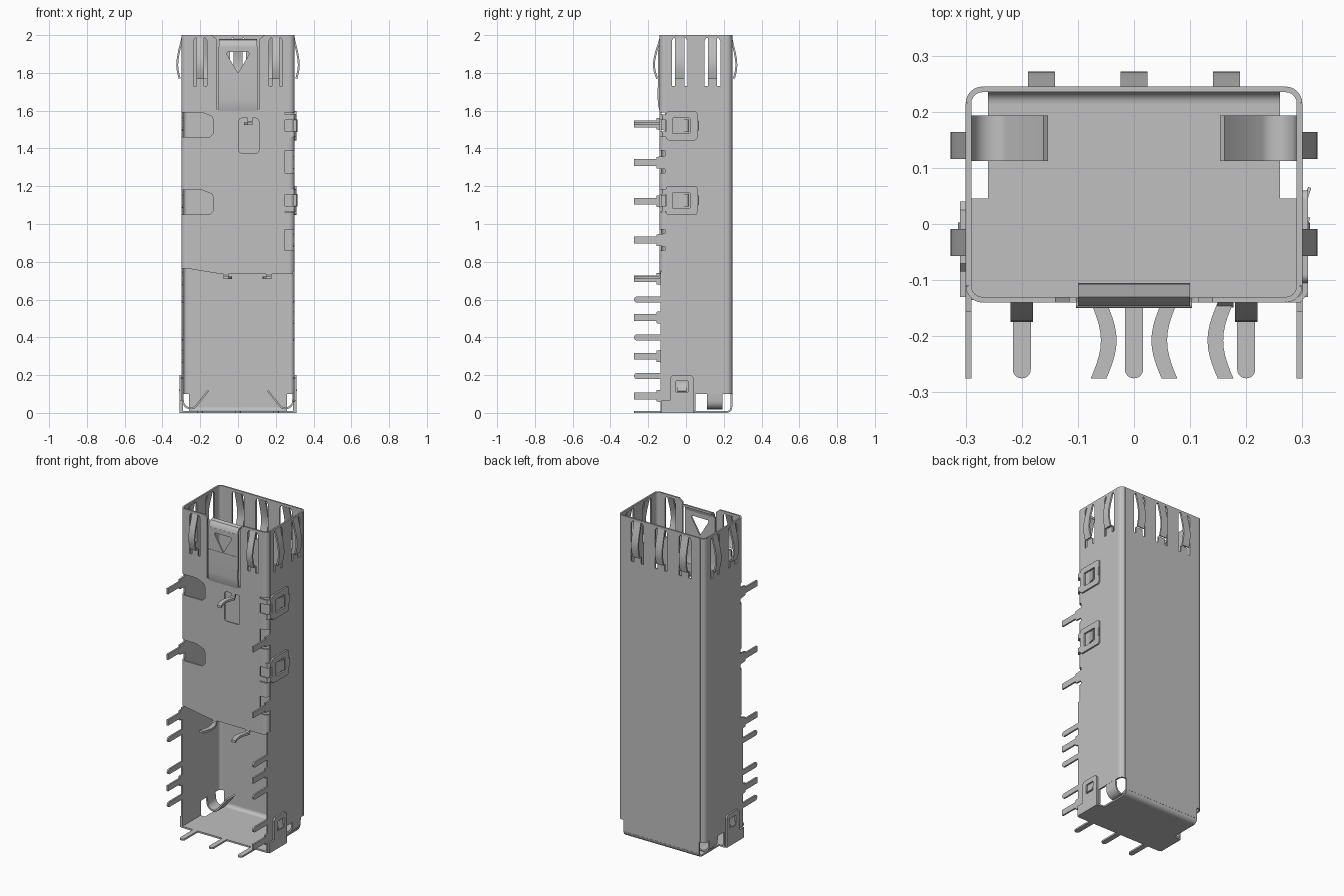
import bpy, bmesh, math
from mathutils import Matrix

if "Cube" in bpy.data.objects:
    bpy.data.objects.remove(bpy.data.objects["Cube"])

T = 0.01                       # sheet thickness
X, YF, YB, R = 0.295, -0.135, 0.24, 0.025   # wall mid planes, bend radius
parts = []

metal = bpy.data.materials.new("grey metal")
metal.use_nodes = True
grey = (0.53, 0.53, 0.53, 1)
metal.diffuse_color = grey
metal.node_tree.nodes["Principled BSDF"].inputs["Base Color"].default_value = grey


def add(name, data):
    ob = bpy.data.objects.new(name, data)
    bpy.context.scene.collection.objects.link(ob)
    data.materials.append(metal)
    parts.append(ob)
    return ob


def plate(name, plane, pos, loops, t=T):
    """Flat sheet: the first loop is the outline, the others are holes."""
    cu = bpy.data.curves.new(name, 'CURVE')
    cu.dimensions, cu.fill_mode, cu.extrude = '2D', 'BOTH', t / 2
    for loop in loops:
        sp = cu.splines.new('POLY')
        sp.points.add(len(loop) - 1)
        for p, (u, v) in zip(sp.points, loop):
            p.co = (u, v, 0, 1)
        sp.use_cyclic_u = True
    ob = add(name, cu)
    ob.matrix_world = {
        'floor': Matrix.Translation((0, 0, pos)),
        'front': Matrix(((1, 0, 0, 0), (0, 0, -1, pos), (0, 1, 0, 0), (0, 0, 0, 1))),
        'side': Matrix(((0, 0, 1, pos), (1, 0, 0, 0), (0, 1, 0, 0), (0, 0, 0, 1))),
    }[plane]


def strip(name, axis, path, a, b, t=T):
    """Bent strip: a path swept along an axis from a to b."""
    def at(p, s):
        return {'x': (s, p[0], p[1]), 'y': (p[0], s, p[1]), 'z': (p[0], p[1], s)}[axis]
    n = len(path)
    me = bpy.data.meshes.new(name)
    me.from_pydata([at(p, a) for p in path] + [at(p, b) for p in path], [],
                   [(i, i + 1, n + i + 1, n + i) for i in range(n - 1)])
    m = add(name, me).modifiers.new("thickness", 'SOLIDIFY')
    m.thickness, m.offset = t, 0


def arc(cx, cy, r, a0, a1, n=6):
    return [(cx + r * math.cos(math.radians(a0 + (a1 - a0) * i / n)),
             cy + r * math.sin(math.radians(a0 + (a1 - a0) * i / n))) for i in range(n + 1)]


def rect(u0, u1, v0, v1, r=0.0):
    if not r:
        return [(u0, v0), (u1, v0), (u1, v1), (u0, v1)]
    return (arc(u0 + r, v0 + r, r, 180, 270) + arc(u1 - r, v0 + r, r, 270, 360)
            + arc(u1 - r, v1 - r, r, 0, 90) + arc(u0 + r, v1 - r, r, 90, 180))


def finger_hole(c, w, f):
    """Window around a spring finger, with a tongue rising between two slots."""
    return [(c - w, 1.73), (c - f, 1.73), (c - f, 1.77), (c + f, 1.77), (c + f, 1.73),
            (c + w, 1.73), (c + w, 1.97), (c + w - 0.01, 1.985),
            (c - w + 0.01, 1.985), (c - w, 1.97)]


BULGE = [(0, 1.985), (0.008, 1.95), (0.018, 1.91), (0.025, 1.87),
         (0.027, 1.84), (0.024, 1.81), (0.014, 1.77)]


def finger(name, axis, pos, out, c, f):
    strip(name, axis, [(pos + out * w, z) for w, z in BULGE], c - f, c + f)


# Back wall with three spring fingers
back_c = (-0.165, 0, 0.165)
plate("back_wall", 'front', YB,
      [[(-0.27, 0.1), (-0.26, 0.1), (-0.26, 0.03), (0.26, 0.03), (0.26, 0.1),
        (0.27, 0.1), (0.27, 2), (-0.27, 2)]] + [finger_hole(c, 0.042, 0.024) for c in back_c])
for c in back_c:
    finger("back_spring", 'x', YB, 1, c, 0.024)

# Front wall with notched edges, latch opening and contact window
notch_l = [(0.86, 0.97), (1.06, 1.18), (1.27, 1.39), (1.46, 1.59)]
notch_r = [(1.05, 1.18), (1.46, 1.59)]
edge = [(-0.27, 0.765), (-0.12, 0.74), (-0.08, 0.735), (0.27, 0.735)]
for a, b in notch_l:
    edge += [(0.27, a), (0.25, a), (0.25, b), (0.27, b)]
edge += [(0.27, 2), (0.14, 2), (0.115, 1.98), (0.115, 1.61),
         (-0.115, 1.61), (-0.115, 1.98), (-0.14, 2), (-0.27, 2)]
for a, b in reversed(notch_r):
    edge += [(-0.27, b), (-0.19, b), (-0.14, b - 0.02), (-0.13, b - 0.04),
             (-0.13, a + 0.02), (-0.15, a), (-0.27, a)]
plate("front_wall", 'front', YF,
      [edge, rect(0.005, 0.11, 1.375, 1.56, 0.015)]
      + [finger_hole(c, 0.036, 0.02) for c in (-0.2, 0.2)])
for c in (-0.2, 0.2):
    finger("front_spring", 'x', YF, -1.3, c, 0.02)

# Latch tongue: bent sheet with a triangular hole between two rails
strip("latch_base", 'x', [(-0.135, 1.60), (-0.143, 1.63), (-0.145, 1.66), (-0.144, 1.8)],
      -0.103, 0.103)
plate("latch_face", 'front', -0.142,
      [rect(-0.103, 0.103, 1.79, 1.94), [(0, 1.8), (0.06, 1.9), (0.055, 1.91),
                                         (-0.055, 1.91), (-0.06, 1.9)]])
strip("latch_lip", 'x', [(-0.142, 1.935), (-0.139, 1.955), (-0.127, 1.97), (-0.106, 1.975)],
      -0.1, 0.1)

# Side walls, springs, corner bends, lower tabs and curled ground springs
side_c = (-0.033, 0.14)
for s, side in ((1, "left"), (-1, "right")):
    plate(side + "_wall", 'side', s * X,
          [[(YF, 0.01), (0.05, 0.01), (0.05, 0.1), (0.215, 0.1), (0.215, 2),
            (-0.11, 2), (-0.11, 0.75), (YF, 0.75)]]
          + [finger_hole(c, 0.042, 0.024) for c in side_c])
    for c in side_c:
        finger(side + "_spring", 'y', s * X, s, c, 0.024)
    strip(side + "_back_bend", 'z', [(s * x, y) for x, y in arc(0.27, 0.215, R, 0, 90)], 0.1, 2)
    low, notches = (0.735, notch_l) if s > 0 else (0.765, notch_r)
    stops = [low] + [z for n in notches for z in n] + [2]
    for a, b in zip(stops[::2], stops[1::2]):
        strip(side + "_front_bend", 'z', [(s * x, y) for x, y in arc(0.27, -0.11, R, 0, -90)], a, b)
    plate(side + "_lower_tab", 'side', s * 0.305,
          [[(-0.13, 0), (0.04, 0), (0.04, 0.185), (0.025, 0.2), (-0.07, 0.2), (-0.085, 0.185),
            (-0.085, 0.065), (-0.13, 0.065)], rect(-0.052, 0.01, 0.11, 0.17)])
    strip(side + "_lower_barb", 'y', [(s * 0.295, 0.165), (s * 0.311, 0.115)], -0.045, 0.003, 0.006)
    curl = [(0.295, 0.105), (0.293, 0.075)] + arc(0.25, 0.066, 0.042, 0, -125, 8) + [(0.157, 0.118)]
    strip(side + "_ground_spring", 'y', [(s * x, z) for x, z in curl], 0.112, 0.193)

# Floor with notched rear corners and its bend into the back wall
half = [(0.3, YF), (0.3, 0.045), (0.26, 0.045), (0.26, 0.216)]
plate("floor", 'floor', 0.005, [half + [(-x, y) for x, y in reversed(half)]])
strip("floor_bend", 'x', arc(0.215, 0.03, R, 0, -90), -0.26, 0.26)
for x in (-0.2, 0, 0.2):
    plate("floor_pin", 'floor', 0.005, [rect(x - 0.016, x + 0.016, -0.275, -0.12, 0.0155)])

# Solder pins along the front edges of the side walls
ROUND = (0.6, 0.4, 0.195)
for s, heights in ((1, (1.325, 0.915, 0.505, 0.09) + ROUND),
                   (-1, (1.53, 1.12, 0.71, 0.3) + ROUND)):
    for z in heights:
        if z in ROUND:
            shape = rect(-0.275, -0.11, z - 0.016, z + 0.016, 0.0155)
        else:
            pin = [(-0.275, 0.018), (-0.157, 0.018), (-0.157, 0.03), (-0.105, 0.035)]
            shape = [(y, z + h) for y, h in pin] + [(y, z - h) for y, h in reversed(pin)]
        plate("side_pin", 'side', s * X, [shape])

# Clip tabs folded over the left wall from the front
for z in (1.52, 1.125):
    plate("clip_tab", 'side', 0.305,
          [rect(-0.105, 0.06, z - 0.077, z + 0.077, 0.015),
           rect(-0.07, 0.02, z - 0.042, z + 0.042, 0.004)])
    strip("clip_barb", 'z', [(0.297, -0.037), (0.311, 0.012)], z - 0.033, z + 0.033, 0.006)
    strip("clip_end", 'z', [(0.305, 0.03), (0.308, 0.05), (0.313, 0.065)], z - 0.025, z + 0.025, 0.006)
    for h in (-0.045, 0.045):
        strip("clip_leg", 'z', [(0.305, -0.1), (0.305, -0.122), (0.295, -0.135), (0.25, YF)],
              z + h - 0.015, z + h + 0.015)

# Wavy contact pins reaching out of the front wall
for x, bow, z in ((-0.062, 1, 0.715), (0.064, -1, 1.53), (0.164, -1, 0.715)):
    mid = [(x + bow * 0.018 * math.sin(math.pi * i / 10), -0.14 - 0.0135 * i) for i in range(11)]
    plate("contact_pin", 'floor', z,
          [[(u - 0.015, v) for u, v in mid] + [(u + 0.013, v) for u, v in reversed(mid)]], 0.014)
    strip("contact_root", 'x', [(YF, z + 0.035), (-0.136, z + 0.012), (-0.145, z)],
          x - 0.015, x + 0.013)

# Turn everything into clean meshes and shade the bends smoothly
bpy.ops.object.select_all(action='DESELECT')
for ob in parts:
    ob.select_set(True)
bpy.context.view_layer.objects.active = parts[0]
bpy.ops.object.convert(target='MESH')
for ob in list(bpy.context.selected_objects):
    bm = bmesh.new()
    bm.from_mesh(ob.data)
    bmesh.ops.remove_doubles(bm, verts=bm.verts, dist=0.0002)
    bmesh.ops.recalc_face_normals(bm, faces=bm.faces)
    bm.to_mesh(ob.data)
    bm.free()
bpy.ops.object.shade_smooth_by_angle(angle=math.radians(35))
